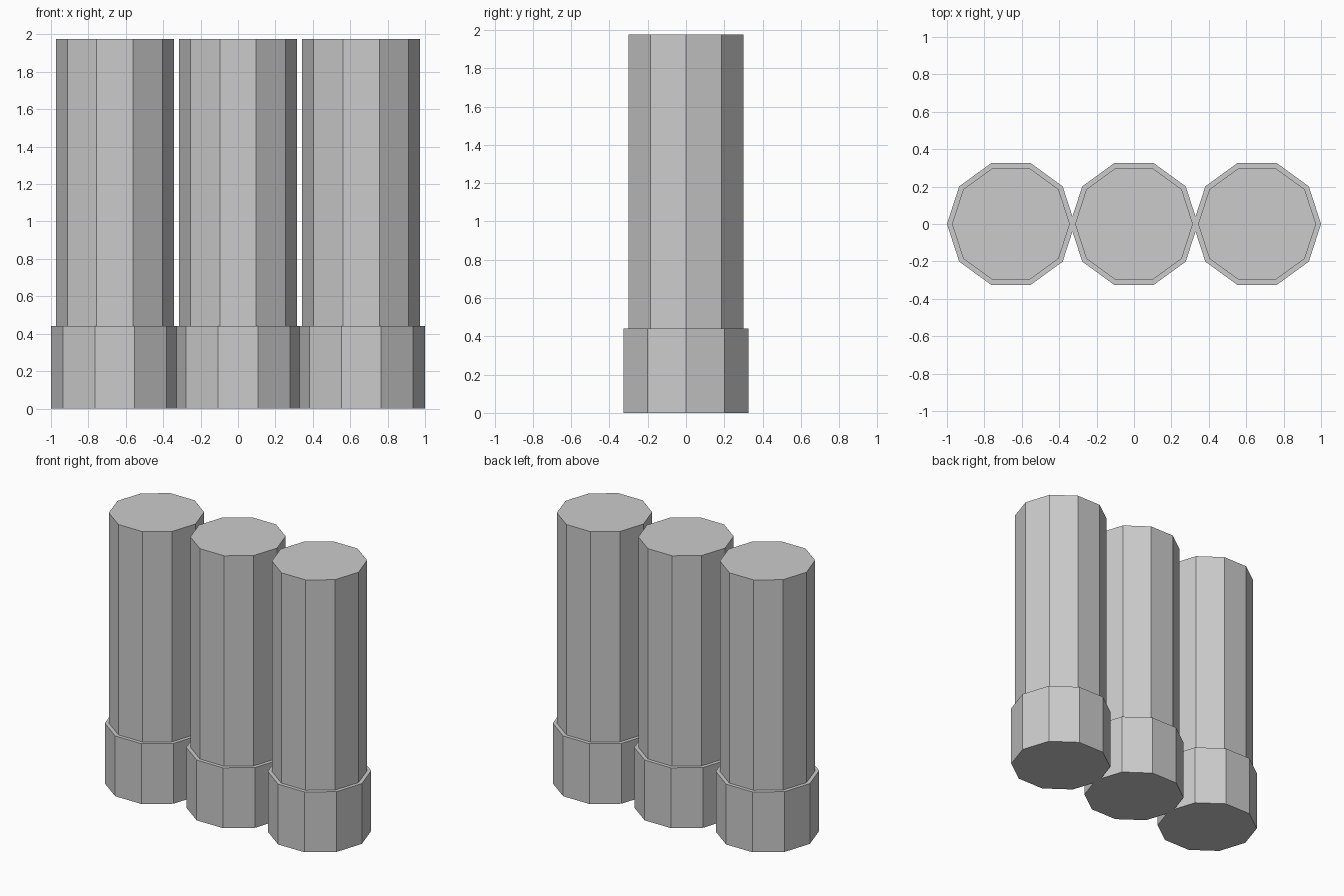
import bpy, bmesh
from math import cos, sin, pi

if "Cube" in bpy.data.objects:
    bpy.data.objects.remove(bpy.data.objects["Cube"])

SIDES = 10
SPACING = 0.658
# stepped profile: (radius, height), wide collar then narrower shaft
PROFILE = [(0.342, 0.0), (0.342, 0.44), (0.315, 0.44), (0.315, 1.975)]


def stepped_column(name, x):
    """Ten-sided column with a vertex pointing along +x."""
    bm = bmesh.new()
    rings = [[bm.verts.new((r * cos(2 * pi * i / SIDES), r * sin(2 * pi * i / SIDES), z))
              for i in range(SIDES)] for r, z in PROFILE]
    for low, high in zip(rings, rings[1:]):
        for i in range(SIDES):
            j = (i + 1) % SIDES
            bm.faces.new((low[i], low[j], high[j], high[i]))
    # flat caps
    bm.faces.new(rings[0][::-1])
    bm.faces.new(rings[-1])
    mesh = bpy.data.meshes.new(name)
    bm.to_mesh(mesh)
    bm.free()
    obj = bpy.data.objects.new(name, mesh)
    obj.location.x = x
    bpy.context.collection.objects.link(obj)


# three columns in a row, collars just overlapping
for label, k in (("left", -1), ("middle", 0), ("right", 1)):
    stepped_column(f"{label}_column", k * SPACING)
